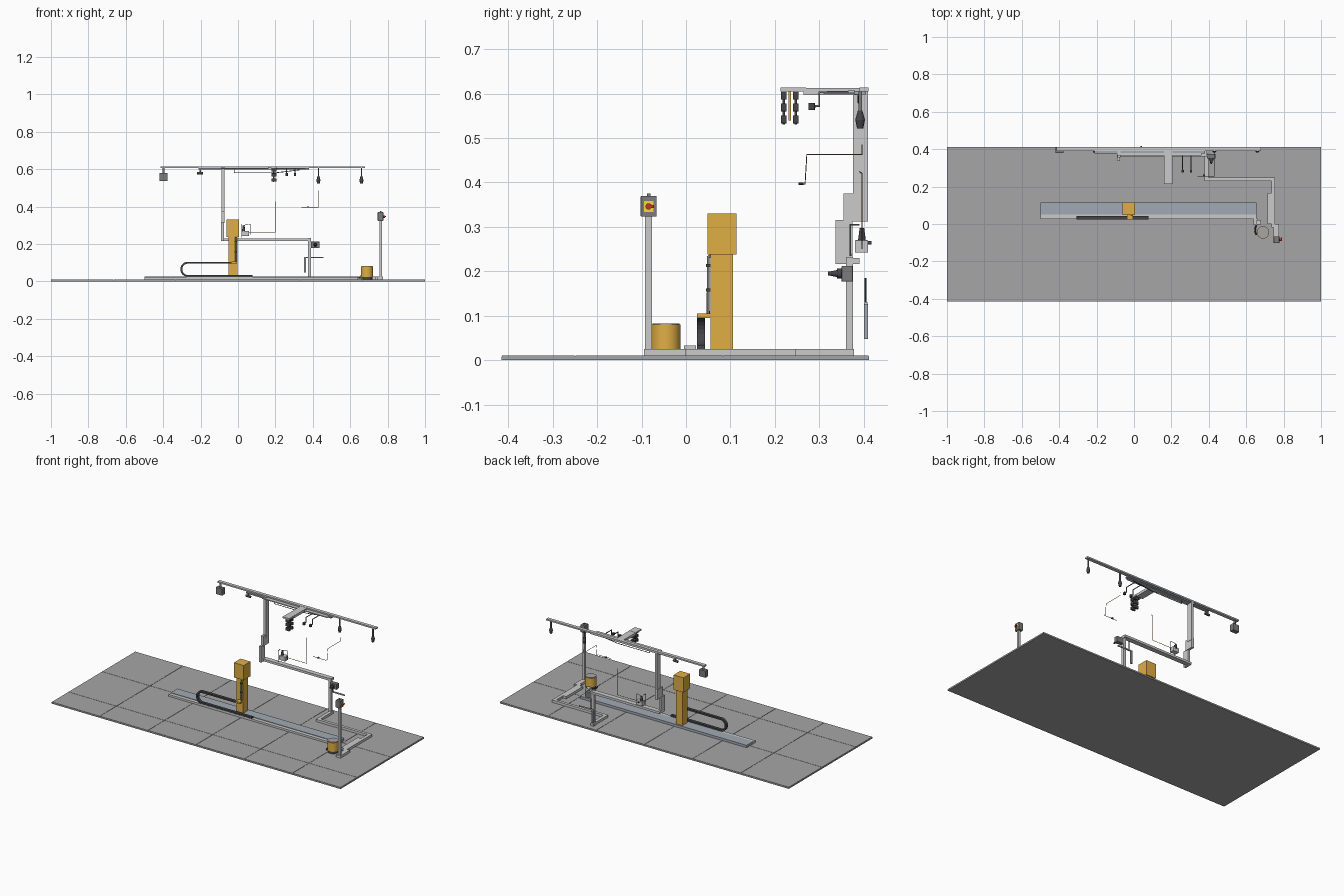
import bpy, math
from mathutils import Vector


def mat(name, r, g, b):
    m = bpy.data.materials.new(name)
    m.diffuse_color = (r, g, b, 1)
    return m


LIGHT = mat("light_metal", 0.62, 0.63, 0.64)
STEEL = mat("blue_steel", 0.36, 0.40, 0.46)
DARK = mat("dark_rubber", 0.06, 0.06, 0.065)
GREY = mat("mid_grey", 0.2, 0.2, 0.21)
YELLOW = mat("safety_yellow", 0.75, 0.43, 0.06)
BRIGHT = mat("bright_yellow", 0.9, 0.7, 0.05)
RED = mat("stop_red", 0.6, 0.03, 0.02)
COPPER = mat("copper_wire", 0.35, 0.2, 0.08)
FLOOR = mat("floor_grey", 0.38, 0.38, 0.38)


def box(name, x, y, z, m, bevel=0):
    """Box from (min, max) ranges."""
    bpy.ops.mesh.primitive_cube_add(size=1, location=[(a + b) / 2 for a, b in (x, y, z)])
    o = bpy.context.object
    o.name = name
    o.scale = [b - a for a, b in (x, y, z)]
    bpy.ops.object.transform_apply(location=False, rotation=False)
    o.data.materials.append(m)
    if bevel:
        mod = o.modifiers.new("bevel", "BEVEL")
        mod.width = bevel
        mod.segments = 2
    return o


def rod(name, a, b, r, m, r2=None, n=20):
    """Cylinder or cone between two points."""
    a, b = Vector(a), Vector(b)
    bpy.ops.mesh.primitive_cone_add(vertices=n, radius1=r, radius2=r if r2 is None else r2,
                                    depth=(b - a).length, location=(a + b) / 2)
    o = bpy.context.object
    o.name = name
    o.rotation_euler = (b - a).to_track_quat('Z', 'Y').to_euler()
    o.data.materials.append(m)
    bpy.ops.object.shade_smooth_by_angle()
    return o


def wire(name, pts, r, m):
    """Thin round cable through points."""
    c = bpy.data.curves.new(name, 'CURVE')
    c.dimensions = '3D'
    c.bevel_depth = r
    c.bevel_resolution = 2
    c.use_fill_caps = True
    s = c.splines.new('POLY')
    s.points.add(len(pts) - 1)
    for p, q in zip(s.points, pts):
        p.co = (*q, 1)
    c.materials.append(m)
    o = bpy.data.objects.new(name, c)
    bpy.context.collection.objects.link(o)


# tiled floor with narrow joints
box("floor_slab", (-1, 1), (-.415, .412), (0, .008), FLOOR)
xs = [-1 + i / 3 for i in range(7)]
ys = [-.415, -.25, .083, .412]
for x0, x1 in zip(xs, xs[1:]):
    for y0, y1 in zip(ys, ys[1:]):
        box("floor_tile", (x0 + .001, x1 - .001), (y0 + .001, y1 - .001), (.007, .01), FLOOR)

# floor rail and its cable tray
box("floor_rail", (-.5, .655), (.05, .115), (.01, .025), STEEL)
box("rail_cable_tray", (-.5, .655), (.028, .05), (.01, .022), LIGHT)
box("tray_end", (.64, .66), (-.005, .03), (.01, .022), LIGHT)

# yellow tower that rides on the rail
box("tower_column", (-.05, -.004), (.055, .106), (.025, .24), YELLOW)
box("tower_head", (-.062, .006), (.048, .114), (.238, .33), YELLOW)
wire("tower_cable", [(-.012, .05, .1), (-.012, .05, .232), (-.012, .056, .235)], .0035, GREY)
for z in (.155, .21):
    box("cable_clip", (-.019, -.005), (.045, .056), (z, z + .006), DARK)
box("chain_bracket", (-.035, -.005), (.025, .056), (.095, .105), YELLOW)

# drag chain: links along lower run, half circle and upper run
R, CX, CZ = .035, -.268, .064
path = [(.07 - i * .012, CZ - R, 0) for i in range(29)]
path += [(CX - R * math.sin(t), CZ - R * math.cos(t), t)
         for t in [math.pi * i / 10 for i in range(11)]]
path += [(CX + i * .012, CZ + R, 0) for i in range(1, 21)]
for x, z, t in path:
    link = box("chain_link", (-.0066, .0066), (.025, .043), (-.005, .005), DARK)
    link.location.x, link.location.z = x, z
    link.rotation_euler.y = t

# floor ducts between the rear post and the control post
box("floor_duct_rear", (.378, .398), (.23, .378), (.01, .025), LIGHT)
box("floor_duct_cross", (.378, .755), (.23, .248), (.01, .025), LIGHT)
box("floor_duct_side", (.735, .755), (-.02, .24), (.01, .025), LIGHT)
box("floor_duct_inner", (.714, .735), (-.0, .165), (.01, .025), LIGHT)
box("floor_duct_end", (.745, .775), (-.094, 0), (.01, .025), LIGHT)
box("floor_coupler", (.655, .68), (-.004, .022), (.01, .033), LIGHT)

# wire drum on a base with feed hose
rod("drum_base", (.69, -.045, .01), (.69, -.045, .026), .03, DARK)
rod("wire_drum", (.69, -.045, .024), (.69, -.045, .08), .033, YELLOW, n=32)
rod("drum_lid", (.69, -.045, .08), (.69, -.045, .083), .03, FLOOR, n=32)
wire("drum_hose", [(.655 - .008 * math.sin(i * math.pi / 6), -.005 - i * .009, .018)
                   for i in range(7)], .004, DARK)

# control post with stop switch
box("control_post", (.756, .77), (-.092, -.077), (.01, .325), LIGHT)
box("control_box", (.747, .777), (-.102, -.066), (.323, .37), GREY, .002)
box("control_box_lug", (.758, .766), (-.088, -.08), (.368, .375), GREY)
box("switch_plate", (.776, .779), (-.095, -.073), (.334, .358), BRIGHT)
rod("switch_knob", (.778, -.084, .346), (.787, -.084, .346), .007, RED)
box("switch_handle", (.785, .79), (-.09, -.072), (.343, .349), RED)

# rear post and raised duct
box("rear_post", (.375, .391), (.36, .376), (.01, .232), LIGHT)
box("raised_duct", (-.09, .391), (.36, .39), (.216, .23), LIGHT)
box("riser_lower", (-.091, -.076), (.337, .375), (.216, .316), LIGHT)
box("riser_jog", (-.089, -.073), (.355, .41), (.312, .375), LIGHT)
box("riser_upper", (-.087, -.071), (.376, .41), (.36, .61), LIGHT)

# overhead beam
box("overhead_beam", (-.415, .68), (.39, .411), (.605, .614), LIGHT)
box("beam_plate", (-.21, .38), (.378, .405), (.598, .606), STEEL)
box("beam_ledge", (-.09, .36), (.365, .38), (.601, .607), LIGHT)
box("signal_boom", (.16, .205), (.265, .39), (.597, .613), LIGHT)
box("signal_boom_tip", (.16, .205), (.213, .27), (.605, .614), LIGHT)

# signal lights: two columns of three with an orange bar between
for y in (.22, .247):
    rod("signal_hanger", (.19, y, .53), (.19, y, .607), .003, GREY, n=10)
    for z in (.542, .569, .596):
        box("signal_lamp", (.178, .206), (y - .006, y + .006), (z - .009, z + .009), DARK, .001)
box("signal_bar", (.187, .195), (.231, .236), (.54, .605), YELLOW)

# dropped sensors in front of the beam
for x in (.26, .305):
    wire("sensor_arm", [(x, .39, .603), (x, .3, .603), (x, .3, .572), (x, .288, .572)], .003, GREY)
    box("sensor", (x - .006, x + .006), (.276, .29), (.563, .579), DARK, .001)

# hanging lamps on the right half
for x in (.43, .66):
    box("lamp_stem", (x - .003, x + .003), (.388, .396), (.56, .606), GREY)
    rod("lamp_neck", (x, .392, .541), (x, .392, .562), .011, DARK, .005)
    rod("lamp_body", (x, .392, .522), (x, .392, .541), .007, DARK, .011)

# left hanging box and small camera
rod("hanging_box_stem", (-.398, .395, .575), (-.398, .395, .608), .006, GREY)
box("hanging_box", (-.42, -.376), (.38, .408), (.537, .58), GREY, .002)
rod("small_camera", (-.218, .39, .578), (-.186, .39, .578), .007, DARK)
box("small_camera_mount", (-.205, -.198), (.386, .396), (.58, .606), GREY)
wire("beam_cable", [(-.02, .388, .6), (-.02, .388, .58), (.2, .388, .58), (.33, .388, .596)], .002, DARK)

# middle device standing above the raised duct
box("torch_box", (.018, .06), (.38, .41), (.242, .27), LIGHT, .002)
rod("torch_body", (.03, .396, .268), (.03, .396, .298), .009, DARK, .005)
wire("torch_arm", [(.03, .396, .3), (.065, .396, .305), (.065, .396, .25)], .0015, GREY)
rod("torch_knob", (.04, .408, .264), (.04, .417, .264), .004, DARK)
wire("torch_feed", [(.02, .37, .235), (.02, .37, .305), (.02, .39, .305)], .002, GREY)

# right device with nozzle beside the rear post
box("feeder_box", (.39, .436), (.35, .375), (.177, .212), GREY, .002)
rod("feeder_collar", (.413, .351, .195), (.413, .34, .195), .011, DARK)
rod("feeder_nozzle", (.413, .341, .195), (.413, .32, .195), .008, DARK, .004)

# rear corner bracket
box("bracket_leg", (.354, .364), (.401, .41), (.048, .126), STEEL)
box("bracket_arm", (.354, .456), (.402, .409), (.124, .131), LIGHT)
wire("bracket_cable", [(.375, .404, .13), (.375, .404, .185)], .002, DARK)

# loose wires
wire("long_wire", [(.2, .39, .425), (.2, .396, .42), (.2, .396, .262), (.04, .396, .262)], .0014, COPPER)
wire("bent_wire", [(.43, .396, .485), (.43, .396, .463), (.43, .272, .463), (.43, .268, .397),
                   (.43, .256, .397), (.34, .256, .397)], .0014, COPPER)
box("wire_tag", (.37, .38), (.253, .265), (.394, .4), DARK)
